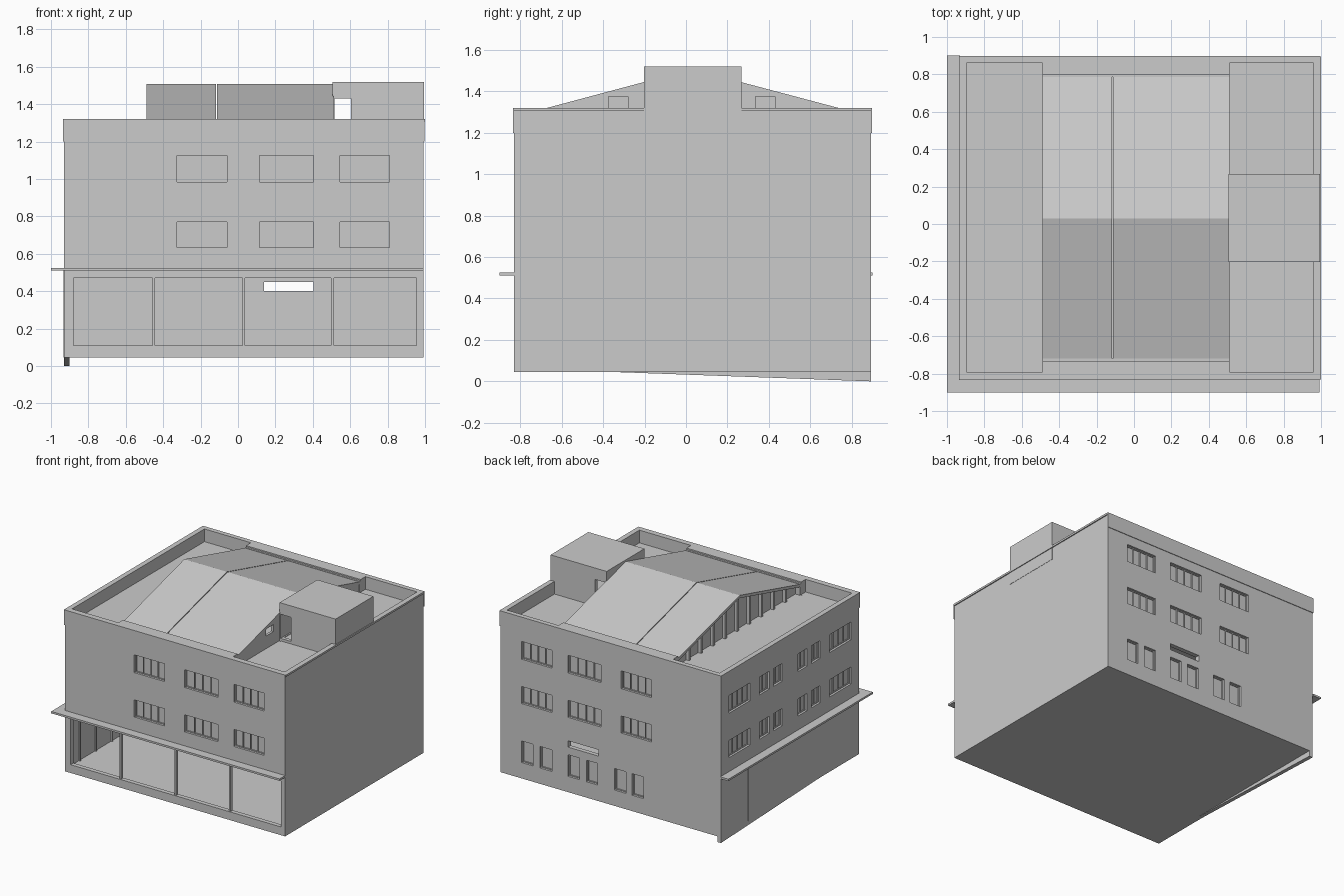
import bpy, bmesh

if "Cube" in bpy.data.objects:
    bpy.data.objects.remove(bpy.data.objects["Cube"])

X0, X1, Y0, Y1 = -0.93, 0.992, -0.83, 0.893   # outer wall faces
BASE, TOP, DECK, T = 0.045, 1.32, 1.22, 0.035


def add_box(bm, x0, x1, y0, y1, z0, z1):
    v = [bm.verts.new((x, y, z)) for z in (z0, z1)
         for x, y in ((x0, y0), (x1, y0), (x1, y1), (x0, y1))]
    for f in ((3, 2, 1, 0), (4, 5, 6, 7), (0, 1, 5, 4),
              (1, 2, 6, 5), (2, 3, 7, 6), (3, 0, 4, 7)):
        bm.faces.new([v[i] for i in f])


def finish(name, bm):
    bmesh.ops.recalc_face_normals(bm, faces=bm.faces)
    me = bpy.data.meshes.new(name)
    bm.to_mesh(me)
    bm.free()
    ob = bpy.data.objects.new(name, me)
    bpy.context.collection.objects.link(ob)
    return ob


def boxes(name, items):
    bm = bmesh.new()
    for b in items:
        add_box(bm, *b)
    return finish(name, bm)


def prism(name, pts, x0, x1):
    """Extrude a (y, z) profile along x."""
    bm = bmesh.new()
    f = bm.faces.new([bm.verts.new((x0, y, z)) for y, z in pts])
    r = bmesh.ops.extrude_face_region(bm, geom=[f])
    vs = [g for g in r["geom"] if isinstance(g, bmesh.types.BMVert)]
    bmesh.ops.translate(bm, verts=vs, vec=(x1 - x0, 0, 0))
    return finish(name, bm)


def cut(ob, items):
    c = boxes("cutter", items)
    c.hide_render = True
    m = ob.modifiers.new("cut", "BOOLEAN")
    m.operation, m.solver, m.object = "DIFFERENCE", "EXACT", c
    bpy.context.view_layer.objects.active = ob
    bpy.ops.object.modifier_apply(modifier=m.name)
    bpy.data.objects.remove(c)


# Window layout: (side, start, end, z0, z1, panes)
UPPER = [(0.635, 0.77), (0.985, 1.125)]
WIDE = [(-0.325, -0.06), (0.115, 0.405), (0.545, 0.81)]
windows = []
for z0, z1 in UPPER:
    for a, b in WIDE:
        windows += [("front", a, b, z0, z1, 4), ("back", a, b, z0, z1, 4)]
    for a, b, n in ((-0.73, -0.46, 4), (-0.345, -0.235, 2), (-0.18, -0.07, 2),
                    (0.13, 0.24, 2), (0.29, 0.41, 2), (0.53, 0.79, 4)):
        windows.append(("left", a, b, z0, z1, n))
for a, b in WIDE:
    windows += [("back", a + 0.03 * (a > 0) * (a < .2) + 0.07 * (a < 0), a + 0.17 * (a < 0) + 0.13 * (a > 0) * (a < .2) + 0.105 * (a > .5), 0.17, 0.34, 1),
                ("back", b - 0.10 + 0.06 * (a < 0), b + 0.06 * (a < 0), 0.17, 0.34, 1)]


def wall_box(side, a, b, d0, d1, z0, z1):
    """Box in a wall; d is the depth inwards from its outer face."""
    if side == "front":
        return (a, b, Y0 + d0, Y0 + d1, z0, z1)
    if side == "back":
        return (a, b, Y1 - d1, Y1 - d0, z0, z1)
    return (X0 + d0, X0 + d1, a, b, z0, z1)


# Building shell: rooms, roof trays, then window and shopfront openings
shell = boxes("building_shell", [(X0, X1, Y0, Y1, BASE, TOP)])
rooms = [(X0 + T, X1 - T, Y0 + T, Y1 - T, z0, z1)
         for z0, z1 in ((0.09, 0.50), (0.53, 0.86), (0.88, 1.19))]
trays = [(-0.895, -0.49, -0.79, 0.86, DECK, 1.4), (0.51, 0.96, -0.79, 0.86, DECK, 1.4)]
cut(shell, rooms + trays)
cut(shell, [(-0.5, 0.52, -0.735, 0.80, DECK - 0.004, 1.4)])
openings = [wall_box(s, a, b, -0.05, 0.06, z0, z1) for s, a, b, z0, z1, n in windows]
openings += [wall_box("back", 0.14, 0.405, -0.05, 0.06, 0.40, 0.45),
             wall_box("front", -0.88, 0.955, -0.05, 0.06, 0.11, 0.48)]
cut(shell, openings)

# Window frames, mullions and recessed panes
frames, panes = [], []
F = 0.006
for s, a, b, z0, z1, n in windows:
    panes.append(wall_box(s, a, b, 0.024, 0.028, z0, z1))
    for i in range(n + 1):
        c = a + F / 2 + (b - a - F) * i / n
        frames.append(wall_box(s, c - F / 2, c + F / 2, 0.016, 0.032, z0, z1))
    for z in (z0, z1 - F):
        frames.append(wall_box(s, a, b, 0.017, 0.031, z, z + F))
boxes("window_frames", frames)
boxes("window_panes", panes)

# Shopfront mullions and rails
boxes("shopfront_frame",
      [wall_box("front", x - 0.007, x + 0.007, 0.005, 0.03, 0.11, 0.48)
       for x in (-0.45, 0.03, 0.505)] +
      [wall_box("front", -0.88, 0.955, 0.006, 0.028, 0.47, 0.48)])

# Posts lining the inside of the left ground floor wall
boxes("side_wall_posts",
      [(X0 + T, X0 + T + 0.012, y - 0.006, y + 0.006, 0.09, 0.50)
       for y in [-0.7 + 0.2 * i for i in range(8)]])
boxes("side_wall_strips",
      [(X0 - 0.003, X0, y - 0.004, y + 0.004, BASE, 0.51) for y in (0.55, 0.18)])

# Canopy over the ground floor at front and left
boxes("canopy", [(-1.0, X1, -0.90, Y0, 0.51, 0.525),
                 (-1.0, X0, Y0, 0.90, 0.51, 0.525)])

# Parapet fascia band
E = 0.005
boxes("fascia", [(X0 - E, X1 + E, Y0 - E, Y0, 1.2, TOP),
                 (X0 - E, X1 + E, Y1, Y1 + E, 1.2, TOP),
                 (X0 - E, X0, Y0, Y1, 1.2, TOP)])
boxes("right_parapet_lip", [(X1, 1.0, Y0, Y1, 1.305, TOP)])

# Sloping plinth closing the ground fall under the left wall
prism("plinth", [(-0.35, BASE), (Y1, 0.0), (Y1, BASE)], X0, X0 + 0.03)

# Gabled roof in two lengths with a seam between them
top = [(-0.735, 1.303), (0.03, 1.507), (0.80, 1.303)]
slab = top + [(y, z - 0.022) for y, z in reversed(top)]
prism("gable_roof_left", slab, -0.49, -0.118)
prism("gable_roof_right", slab, -0.112, 0.51)
boxes("eave_strips", [(-0.49, 0.51, -0.737, -0.72, DECK, 1.31),
                      (-0.49, 0.51, 0.785, 0.802, DECK, 1.31)])

# Gable end walls: right one with two windows, left one recessed and glazed
end = [(-0.72, DECK), (-0.72, 1.286), (0.03, 1.486), (0.785, 1.286), (0.785, DECK)]
right_end = prism("gable_wall_right", end, 0.485, 0.505)
cut(right_end, [(0.4, 0.6, -0.375, -0.28, 1.32, 1.375),
                (0.4, 0.6, 0.335, 0.43, 1.32, 1.375)])
prism("gable_wall_left", end, -0.45, -0.435)
posts = []
for i in range(9):
    y = -0.57 + 0.15 * i
    posts.append((-0.475, -0.45, y - 0.01, y + 0.01, DECK, 1.49 - 0.267 * abs(y - 0.03)))
boxes("gable_posts", posts)

# Stair bulkhead with a doorway on both sides
bulk = boxes("stair_bulkhead", [(0.505, 0.994, -0.203, 0.268, DECK - 0.01, 1.52)])
cut(bulk, [(0.525, 0.965, -0.175, 0.24, 1.235, 1.495)])
cut(bulk, [(0.515, 0.605, -0.3, 0.4, 1.24, 1.43)])
